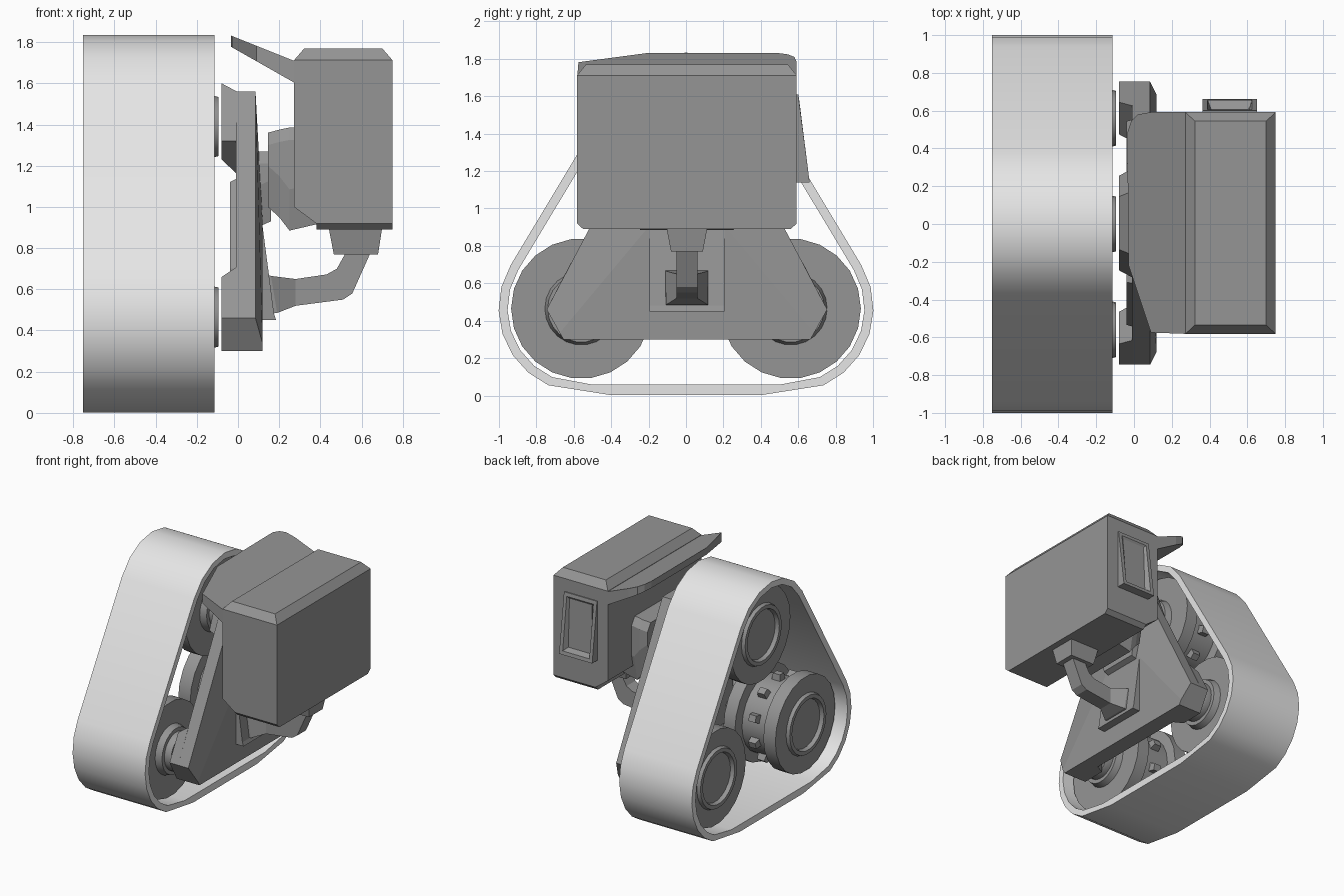
import bpy, bmesh, math

if "Cube" in bpy.data.objects:
    bpy.data.objects.remove(bpy.data.objects["Cube"])


def material(name, v):
    m = bpy.data.materials.new(name)
    m.diffuse_color = (v, v, v, 1)
    m.use_nodes = True
    m.node_tree.nodes["Principled BSDF"].inputs["Base Color"].default_value = m.diffuse_color
    return m


GREY = material("metal grey", 0.30)
LIGHT = material("belt light grey", 0.79)


def finish(name, bm, mat, smooth=False):
    bmesh.ops.recalc_face_normals(bm, faces=bm.faces[:])
    me = bpy.data.meshes.new(name)
    bm.to_mesh(me)
    bm.free()
    ob = bpy.data.objects.new(name, me)
    bpy.context.collection.objects.link(ob)
    me.materials.append(mat)
    if smooth:
        bpy.ops.object.select_all(action='DESELECT')
        ob.select_set(True)
        bpy.context.view_layer.objects.active = ob
        bpy.ops.object.shade_smooth_by_angle(angle=math.radians(32))
    return ob


def loft(name, sections, mat=GREY, caps=True, closed=False, smooth=False):
    """Skin equal-length point loops, in order."""
    bm = bmesh.new()
    rings = [[bm.verts.new(p) for p in s] for s in sections]
    n = len(rings[0])
    pairs = list(zip(rings, rings[1:]))
    if closed:
        pairs.append((rings[-1], rings[0]))
    for a, b in pairs:
        for i in range(n):
            j = (i + 1) % n
            bm.faces.new((a[i], a[j], b[j], b[i]))
    if caps and not closed:
        bm.faces.new(rings[0])
        bm.faces.new(rings[-1])
    return finish(name, bm, mat, smooth)


def at_x(x, pts):
    return [(x, y, z) for y, z in pts]


def rect_z(z, x0, x1, y):
    return [(x0, -y, z), (x1, -y, z), (x1, y, z), (x0, y, z)]


def cut_rect(x, y, z0, z1, c=0.04, low=0.2, high=0.06):
    """Rectangle across x with its corners cut, long at the foot, short on top."""
    return at_x(x, [(-y + c, z0), (y - c, z0), (y, z0 + low), (y, z1 - high),
                    (y - c, z1), (-y + c, z1), (-y, z1 - high), (-y, z0 + low)])


CENTRES = [(0.56, 0.465), (0, 1.39), (-0.56, 0.465)]


# Track belt: rounded triangle around the three wheels, slightly sagging below
def belt_loop(r, y, floor):
    pts = [(-y, floor), (y, floor)]
    for cy, cz, a0, a1 in ((0.553, 0.465, -66, 31), (0, 1.385, 31, 149), (-0.553, 0.465, 149, 246)):
        for k in range(7):
            a = math.radians(a0 + (a1 - a0) * k / 6)
            pts.append((cy + r * math.cos(a), cz + r * math.sin(a)))
    return pts


outer, inner = belt_loop(0.449, 0.4, 0.002), belt_loop(0.401, 0.5, 0.058)
loft("track_belt", [at_x(-0.752, outer), at_x(-0.115, outer),
                    at_x(-0.115, inner), at_x(-0.752, inner)],
     LIGHT, closed=True, smooth=True)

# Wheels: two flanges, a toothed drum and a stepped hub, turned about x
WHEEL = [(-0.65, 0.19), (-0.68, 0.20), (-0.68, 0.23), (-0.655, 0.24), (-0.655, 0.375),
         (-0.55, 0.375), (-0.54, 0.30), (-0.31, 0.30), (-0.30, 0.375),
         (-0.20, 0.375), (-0.20, 0.195), (-0.15, 0.18), (-0.15, 0.15), (-0.115, 0.15), (-0.095, 0.145)]


def ring(cy, cz, r, n=22):
    return [(cy + r * math.cos(2 * math.pi * i / n),
             cz + r * math.sin(2 * math.pi * i / n)) for i in range(n)]


for i, (cy, cz) in enumerate(CENTRES):
    loft(f"wheel_{i}", [at_x(x, ring(cy, cz, r)) for x, r in WHEEL], smooth=True)
    for k in range(10):
        a = 2 * math.pi * (k + 0.5) / 10
        c, s = math.cos(a), math.sin(a)

        def tooth(r, w, h):
            return [(-0.42 + dx, cy + r * c - t * s, cz + r * s + t * c)
                    for dx, t in ((-w, -h), (w, -h), (w, h), (-w, h))]
        loft(f"wheel_{i}_tooth_{k}", [tooth(0.28, 0.04, 0.035), tooth(0.345, 0.03, 0.025)])

# Triangular carrier plate with a tapered raised face and a stepped back
OUT = [(-0.66, 0.3), (0.66, 0.3), (0.75, 0.46), (0.17, 1.56), (-0.17, 1.56), (-0.75, 0.46)]
RAISED = [(-0.66, 0.3), (0.66, 0.3), (0.68, 0.335), (0.19, 0.92), (-0.19, 0.92), (-0.68, 0.335)]
BACK = [(-0.55, 0.36), (0.55, 0.36), (0.55, 0.7), (0.32, 1.14), (-0.32, 1.14), (-0.55, 0.7)]
loft("carrier_plate", [at_x(-0.01, OUT), at_x(0.085, OUT), at_x(0.12, RAISED)])
loft("carrier_back_step", [at_x(-0.04, [(y * 0.98, z - 0.02 * (z > 1)) for y, z in BACK]), at_x(0, BACK)])

# Axle bosses behind the plate corners
for s, side in ((1, "rear"), (-1, "front")):
    base = [(0.75, 0.46), (0.66, 0.3), (0.43, 0.3), (0.43, 0.5), (0.62, 0.71)]
    top = [(0.75, 0.46), (0.66, 0.3), (0.47, 0.3), (0.47, 0.5), (0.64, 0.66)]
    loft(f"{side}_axle_boss", [at_x(-0.005, [(s * y, z) for y, z in base]),
                               at_x(-0.08, [(s * y, z) for y, z in top])])
loft("top_axle_boss", [
    at_x(-0.005, [(0.17, 1.56), (-0.17, 1.56), (-0.29, 1.32), (-0.12, 1.16), (0.12, 1.16), (0.29, 1.32)]),
    at_x(-0.08, [(0.14, 1.6), (-0.14, 1.6), (-0.25, 1.32), (-0.1, 1.23), (0.1, 1.23), (0.25, 1.32)])])

# Wedge socket on the plate
WEDGE = [(0.08, 0.45), (0.185, 0.45), (0.175, 0.48), (0.12, 0.9), (0.08, 0.9)]
loft("arm_socket", [[(x, y, z) for x, z in WEDGE] for y in (-0.2, 0.2)])

# Bent arm from socket to housing
ARM = [(0.14, 0.48, 0.14, 0.67, 0.115), (0.19, 0.485, 0.16, 0.665, 0.112), (0.28, 0.52, 0.28, 0.65, 0.056),
       (0.51, 0.55, 0.43, 0.672, 0.056), (0.555, 0.58, 0.48, 0.70, 0.056), (0.64, 0.77, 0.53, 0.79, 0.056)]
loft("bent_arm", [[(a, -w, b), (a, w, b), (c, w, d), (c, -w, d)] for a, b, c, d, w in ARM])
loft("arm_connector", [rect_z(0.77, 0.465, 0.68, 0.085), rect_z(0.90, 0.44, 0.70, 0.11)])

# Housing box with chamfered edges
loft("housing", [rect_z(0.89, 0.38, 0.75, 0.555), rect_z(0.92, 0.38, 0.75, 0.587),
                 rect_z(1.0, 0.272, 0.75, 0.587), rect_z(1.712, 0.272, 0.75, 0.587),
                 rect_z(1.77, 0.322, 0.70, 0.54)])

# Mount between plate and housing
loft("housing_mount", [cut_rect(0.145, 0.27, 1.0, 1.36), cut_rect(0.20, 0.29, 0.95, 1.375),
                       cut_rect(0.25, 0.29, 0.885, 1.385), cut_rect(0.40, 0.29, 0.92, 1.39)])
loft("mount_block", [cut_rect(0.07, 0.2, 0.89, 1.27), cut_rect(0.16, 0.2, 0.93, 1.27)])

# Upswept guard over the belt
GUARD = [(0.29, -0.587), (0.09, -0.58), (-0.03, -0.22), (-0.035, 0.48), (-0.015, 0.54),
         (0.02, 0.575), (0.09, 0.587), (0.29, 0.587)]
loft("belt_guard", [[(x, y, 1.605 - (x - 0.27) * 0.567) for x, y in GUARD],
                    [(x, y, 1.71 - (x - 0.27) * 0.4) for x, y in GUARD]])

# Sloping rear bezel with a recessed panel
X0, X1, Z0, Z1 = 0.362, 0.652, 1.14, 1.61


def bezel(i, y_low, y_high):
    return [(X0 + i, y_low, Z0 + i), (X1 - i, y_low, Z0 + i),
            (X1 - i, y_high, Z1 - i), (X0 + i, y_high, Z1 - i)]


loft("rear_bezel", [bezel(0, 0.58, 0.58), bezel(0.0, 0.656, 0.595), bezel(0.028, 0.651, 0.60),
                    bezel(0.045, 0.605, 0.59)])

# Carrier and housing sit slightly rearward of the belt centre
for ob in bpy.data.objects:
    if not ob.name.startswith(("track", "wheel")):
        ob.location.y = 0.005
